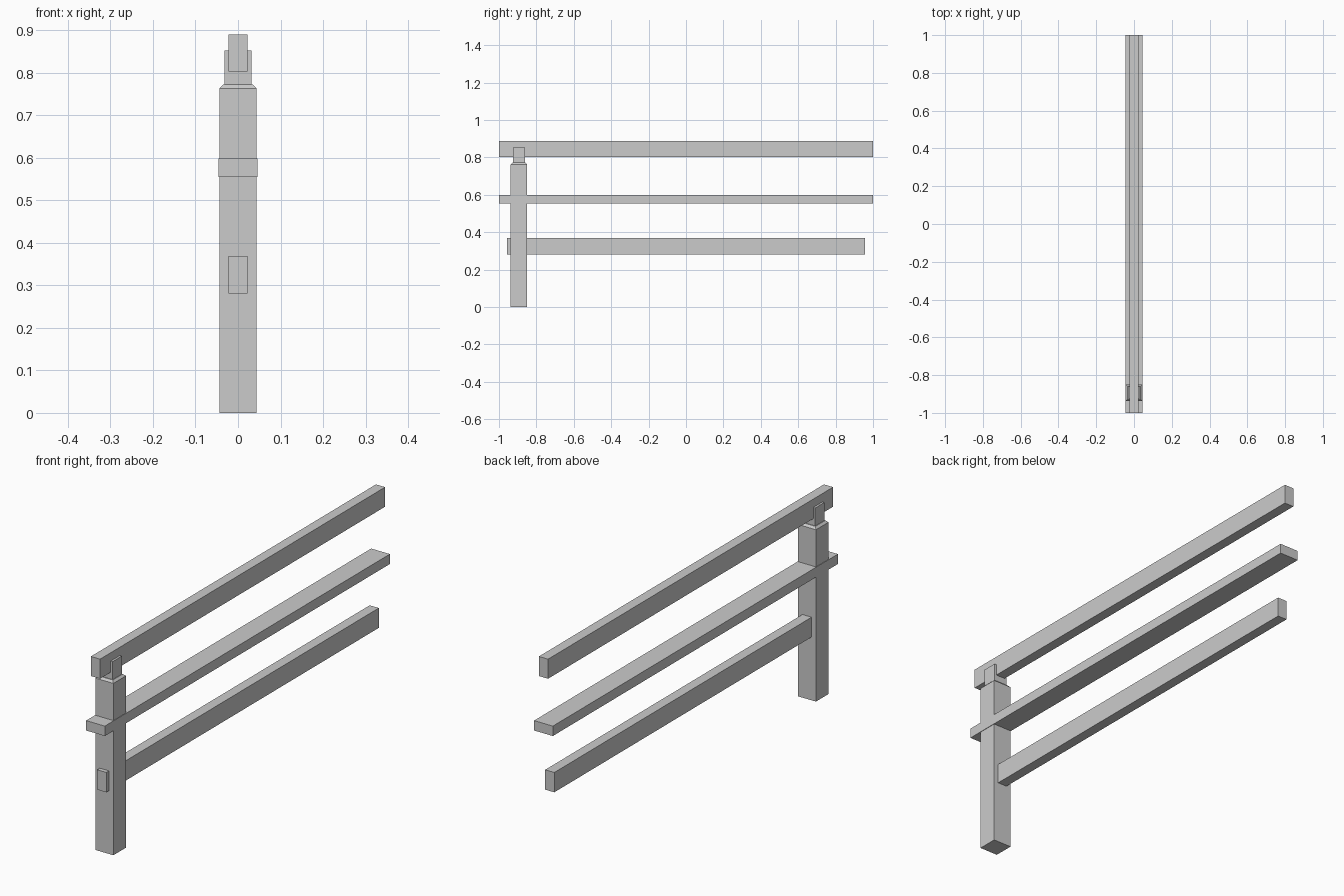
import bpy, bmesh

if "Cube" in bpy.data.objects:
    bpy.data.objects.remove(bpy.data.objects["Cube"])

POST_Y = -0.893  # centre of the post along the fence


def add_mesh(name, bm):
    bmesh.ops.recalc_face_normals(bm, faces=bm.faces[:])
    mesh = bpy.data.meshes.new(name)
    bm.to_mesh(mesh)
    bm.free()
    obj = bpy.data.objects.new(name, mesh)
    bpy.context.collection.objects.link(obj)
    return obj


def square_stack(name, y, levels):
    """Closed square column from (half width, z) levels."""
    bm = bmesh.new()
    rings = [[bm.verts.new((sx * h, y + sy * h, z))
              for sx, sy in ((-1, -1), (1, -1), (1, 1), (-1, 1))]
             for h, z in levels]
    for a, b in zip(rings, rings[1:]):
        for i in range(4):
            j = (i + 1) % 4
            bm.faces.new((a[i], a[j], b[j], b[i]))
    bm.faces.new(rings[0][::-1])
    bm.faces.new(rings[-1])
    return add_mesh(name, bm)


def rail(name, half_x, y0, y1, z0, z1):
    bm = bmesh.new()
    bmesh.ops.create_cube(bm, size=1)
    for v in bm.verts:
        v.co.x *= 2 * half_x
        v.co.y = y0 if v.co.y < 0 else y1
        v.co.z = z0 if v.co.z < 0 else z1
    return add_mesh(name, bm)


# Post with chamfered shoulder and narrow head gripping the top rail
square_stack("post", POST_Y, [(0.044, 0), (0.044, 0.763), (0.035, 0.772),
                              (0.032, 0.772), (0.032, 0.852)])

# Rails running along the fence
rail("top_rail", 0.0225, -1.0, 1.0, 0.802, 0.889)
rail("middle_rail", 0.046, -1.0, 1.0, 0.554, 0.598)
rail("bottom_rail", 0.0225, -0.956, 0.956, 0.281, 0.369)
